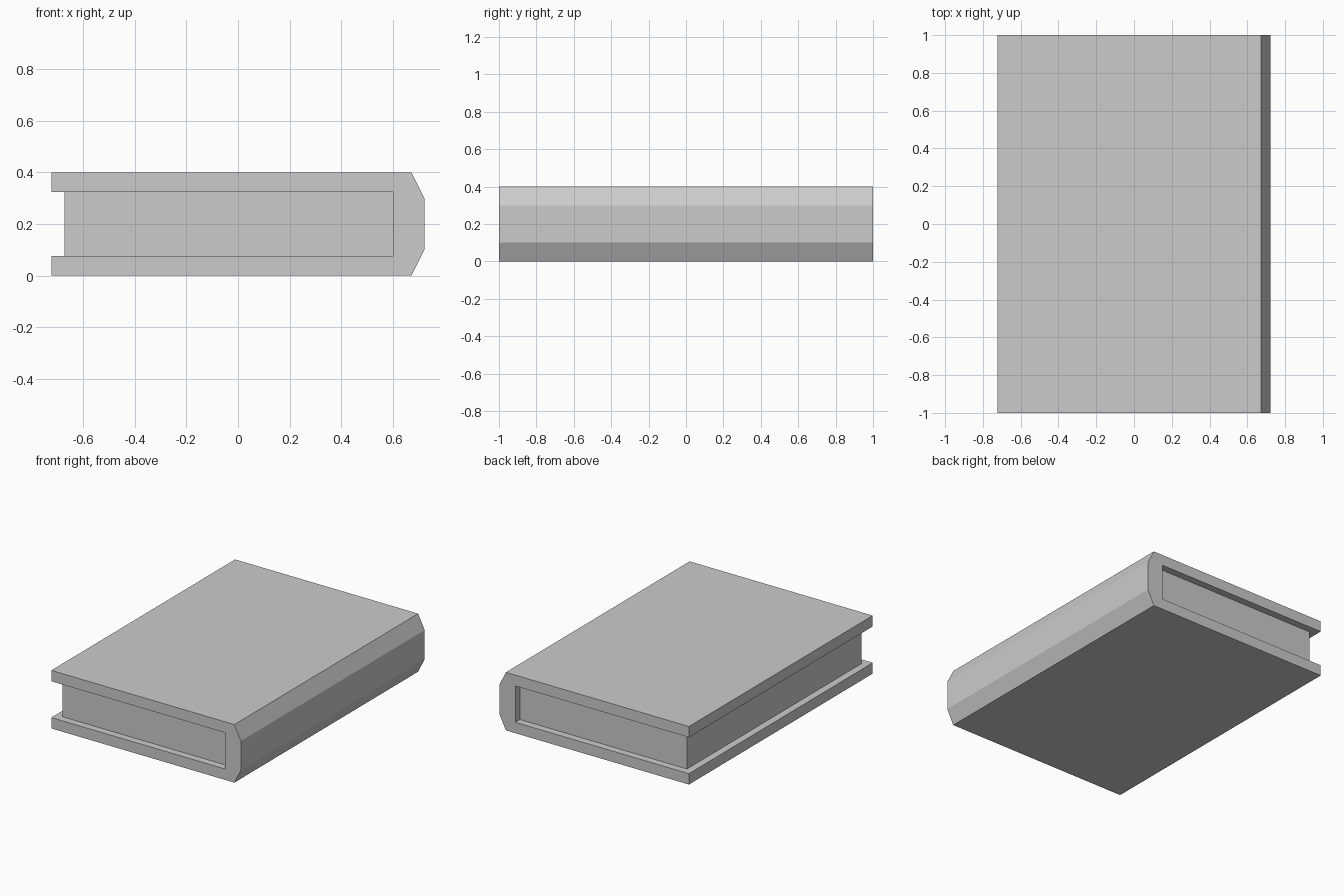
import bpy
import bmesh

if "Cube" in bpy.data.objects:
    bpy.data.objects.remove(bpy.data.objects["Cube"])


def material(name, value):
    mat = bpy.data.materials.new(name)
    mat.diffuse_color = (value, value, value, 1)
    mat.use_nodes = True
    mat.node_tree.nodes["Principled BSDF"].inputs["Base Color"].default_value = mat.diffuse_color
    return mat


def extrude_profile(name, profile, half_length, mat):
    """Extrude an x-z outline along y, centred on y = 0."""
    bm = bmesh.new()
    face = bm.faces.new([bm.verts.new((x, -half_length, z)) for x, z in profile])
    res = bmesh.ops.extrude_face_region(bm, geom=[face])
    moved = [v for v in res["geom"] if isinstance(v, bmesh.types.BMVert)]
    bmesh.ops.translate(bm, verts=moved, vec=(0, 2 * half_length, 0))
    bmesh.ops.recalc_face_normals(bm, faces=bm.faces)
    mesh = bpy.data.meshes.new(name)
    bm.to_mesh(mesh)
    bm.free()
    mesh.materials.append(mat)
    obj = bpy.data.objects.new(name, mesh)
    bpy.context.collection.objects.link(obj)
    return obj


grey = material("plain grey", 0.6)

# Cover: two boards joined by a chamfered spine, mirrored about mid height
HEIGHT = 0.4
lower = [(0.60, 0.075), (-0.7225, 0.075), (-0.7225, 0), (0.6725, 0), (0.7225, 0.1)]
upper = [(x, HEIGHT - z) for x, z in reversed(lower)]
extrude_profile("cover", lower + upper, 1.0, grey)

# Page block, recessed from the three open edges
x0, x1, z0, z1 = -0.6725, 0.60, 0.075, 0.325
extrude_profile("pages", [(x0, z0), (x1, z0), (x1, z1), (x0, z1)], 0.95, grey)
